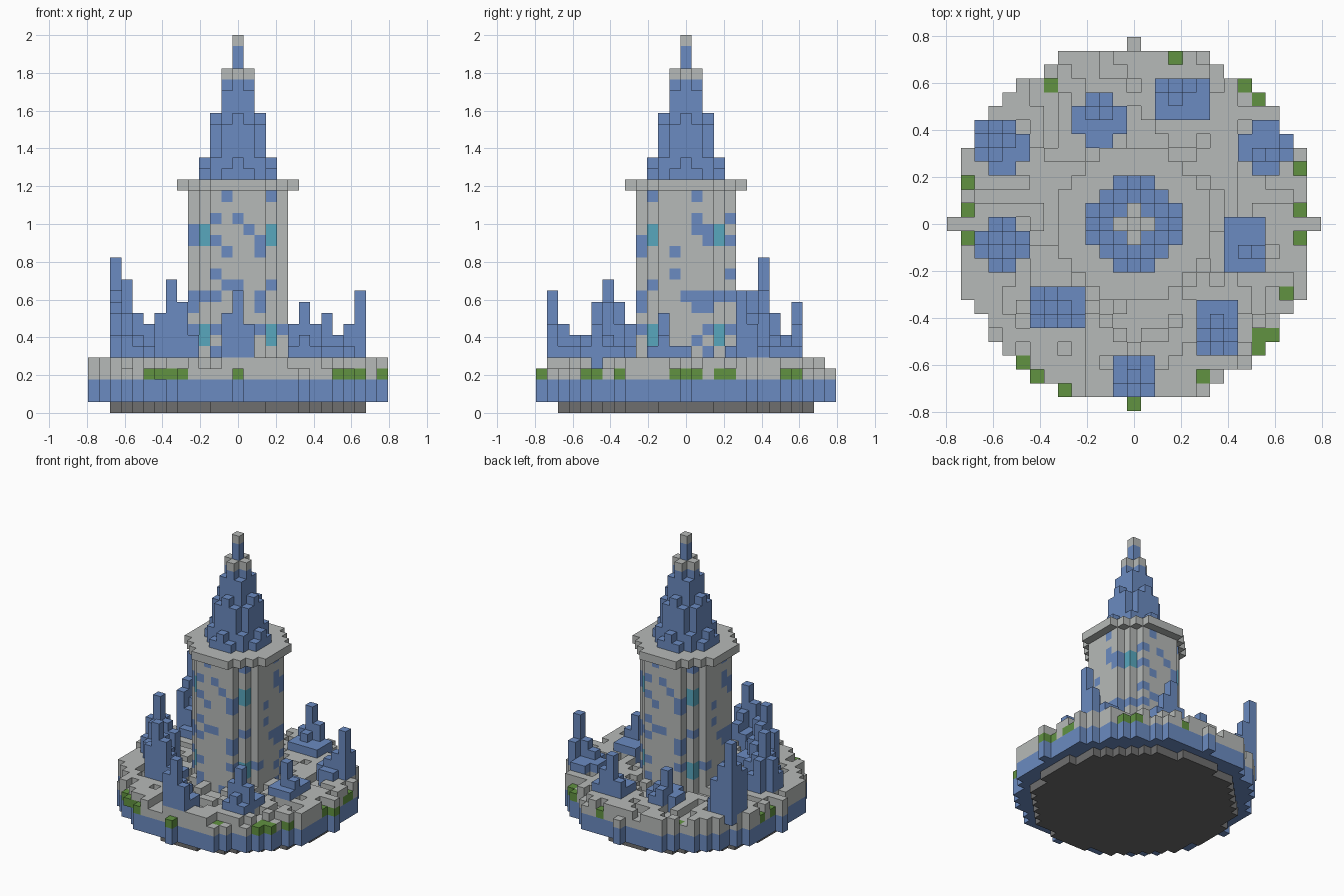
import bpy
import bmesh
import random
from mathutils import Vector

random.seed(7)
UNIT = 2 / 34  # edge of one block

old = bpy.data.objects.get("Cube")
if old:
    bpy.data.objects.remove(old, do_unlink=True)


def make_material(name, rgb):
    mat = bpy.data.materials.new(name)
    mat.use_nodes = True
    colour = (*rgb, 1)
    mat.diffuse_color = colour
    mat.node_tree.nodes["Principled BSDF"].inputs["Base Color"].default_value = colour
    return mat


MATERIALS = [
    make_material("pale stone", (.47, .49, .48)),
    make_material("slate blue", (.147, .258, .533)),
    make_material("moss green", (.12, .29, .053)),
    make_material("window cyan", (.098, .386, .515)),
    make_material("dark stone", (.156, .156, .156)),
]
STONE, BLUE, MOSS, CYAN, DARK = range(len(MATERIALS))

# Each side of a block: outward direction and its two in-plane axes
SIDES = []
for axis in range(3):
    for sign in (-1, 1):
        n, u = Vector(), Vector()
        n[axis] = sign
        u[(axis + 1) % 3] = 1
        SIDES.append((n, u, n.cross(u)))


def build_blocks(name, cells):
    """Mesh of the exposed faces of a {(x, y, layer): colour} block set."""
    bm = bmesh.new()
    for cell, colour in cells.items():
        centre = Vector(cell) + Vector((0, 0, .5))
        for n, u, v in SIDES:
            if tuple(int(c + d) for c, d in zip(cell, n)) in cells:
                continue
            corners = [(-1, -1), (1, -1), (1, 1), (-1, 1)]
            face = bm.faces.new([bm.verts.new((centre + (n + u * a + v * b) / 2) * UNIT)
                                 for a, b in corners])
            face.material_index = colour
    bmesh.ops.remove_doubles(bm, verts=bm.verts, dist=UNIT / 100)
    mesh = bpy.data.meshes.new(name)
    bm.to_mesh(mesh)
    bm.free()
    for mat in MATERIALS:
        mesh.materials.append(mat)
    obj = bpy.data.objects.new(name, mesh)
    bpy.context.collection.objects.link(obj)
    return obj


def disc(limit):
    """Block columns within a squared radius."""
    r = range(-13, 14)
    return [(x, y) for x in r for y in r if x * x + y * y <= limit]


def slab(limit, layers, colour):
    return {(x, y, z): colour for x, y in disc(limit) for z in layers}


# Round island: dark foot and blue wall
build_blocks("foot", slab(125, range(1), DARK))
build_blocks("blue_wall", slab(169, range(1, 3), BLUE))

# Stone terrace with mossy edge blocks
terrace = slab(169, [3], STONE)
bare_moss = [(0, -13), (-5, -12), (-8, -10), (5, -11), (9, -8), (11, -5), (12, -1), (12, 1),
             (12, 4), (9, 9), (3, 12), (-6, 10), (-12, 3), (-12, 1), (-12, -1)]
covered_moss = [(-7, -11), (-6, -11), (9, -9), (10, -8), (11, -6), (13, 0), (12, 3), (8, 10)]
for x, y in bare_moss + covered_moss:
    terrace[x, y, 3] = MOSS

# Loose paving blocks on the terrace, denser along the edge
for x, y in disc(169):
    density = .7 if x * x + y * y > 120 else .5
    if (x, y) not in bare_moss and random.random() < density:
        terrace[x, y, 4] = STONE
build_blocks("terrace", terrace)

# Tower shaft
tower = slab(20, range(4, 20), STONE)

# Blue stones on two faces: layer -> positions across the face
front_spots = {19: (-1, 3), 17: (-2, 0), 16: (-4, 1), 15: (2,), 14: (-1, 2), 12: (-2,),
               11: (-1, 0), 10: (-4, -3, 2), 9: (-4, 2), 7: (-4, 2, 4), 5: (-2,), 4: (-2, 1)}
side_spots = {19: (-3, 1), 17: (1,), 16: (1,), 15: (-4, 2, 4), 14: (-1,), 12: (-1,),
              11: (-3,), 10: (-4, 0, 1, 3, 4), 9: (1,), 7: (-4, 4), 6: (1,), 5: (2,), 4: (1,)}


def paint(spots, place):
    for z, across in spots.items():
        for a in across:
            depth = min(4, 6 - abs(a))
            tower[(*place(a, depth), z)] = BLUE


for s in (-1, 1):
    paint(front_spots, lambda a, d: (s * a, -s * d))
    paint(side_spots, lambda a, d: (s * d, s * a))

# Glowing windows on the four diagonal corners
for x in (-3, 3):
    for y in (-3, 3):
        for z in (6, 7, 15, 16):
            tower[x, y, z] = CYAN
build_blocks("tower", tower)

# Overhanging rim
build_blocks("tower_rim", slab(30, [20], STONE))

# Stepped roof tapering to a single block, with two stone bands
roof = {}
for z in range(21, 34):
    roof.update(slab(((34 - z) / 4) ** 2, [z], STONE if z in (30, 33) else BLUE))
build_blocks("roof", roof)

# Ring of stepped blue spires: x range, y range, peak column, peak layer
spires = [
    ((-1, 1), (-12, -10), (0, -12), 11),
    ((-7, -4), (-7, -5), (-6, -7), 12),
    ((5, 7), (-9, -6), (6, -8), 10),
    ((7, 9), (-3, 0), (8, -2), 9),
    ((8, 11), (4, 7), (11, 5), 11),
    ((2, 5), (8, 10), (3, 10), 10),
    ((-4, -1), (6, 9), (-3, 8), 9),
    ((-11, -8), (4, 7), (-11, 7), 14),
    ((-11, -8), (-3, 0), (-10, -1), 12),
]
for number, (xs, ys, peak, top) in enumerate(spires, 1):
    middle = Vector((sum(xs) / 2, sum(ys) / 2))
    blocks = {}
    for x in range(xs[0], xs[1] + 1):
        for y in range(ys[0], ys[1] + 1):
            if (Vector((x, y)) - middle).length > 2 and (x, y) != peak:
                continue
            steps = abs(x - peak[0]) + abs(y - peak[1])
            drop = 2 * steps + (random.choice((0, 1)) if steps else 0)
            for z in range(4, max(6, top - drop)):
                blocks[x, y, z] = BLUE
    build_blocks(f"spire_{number}", blocks)
